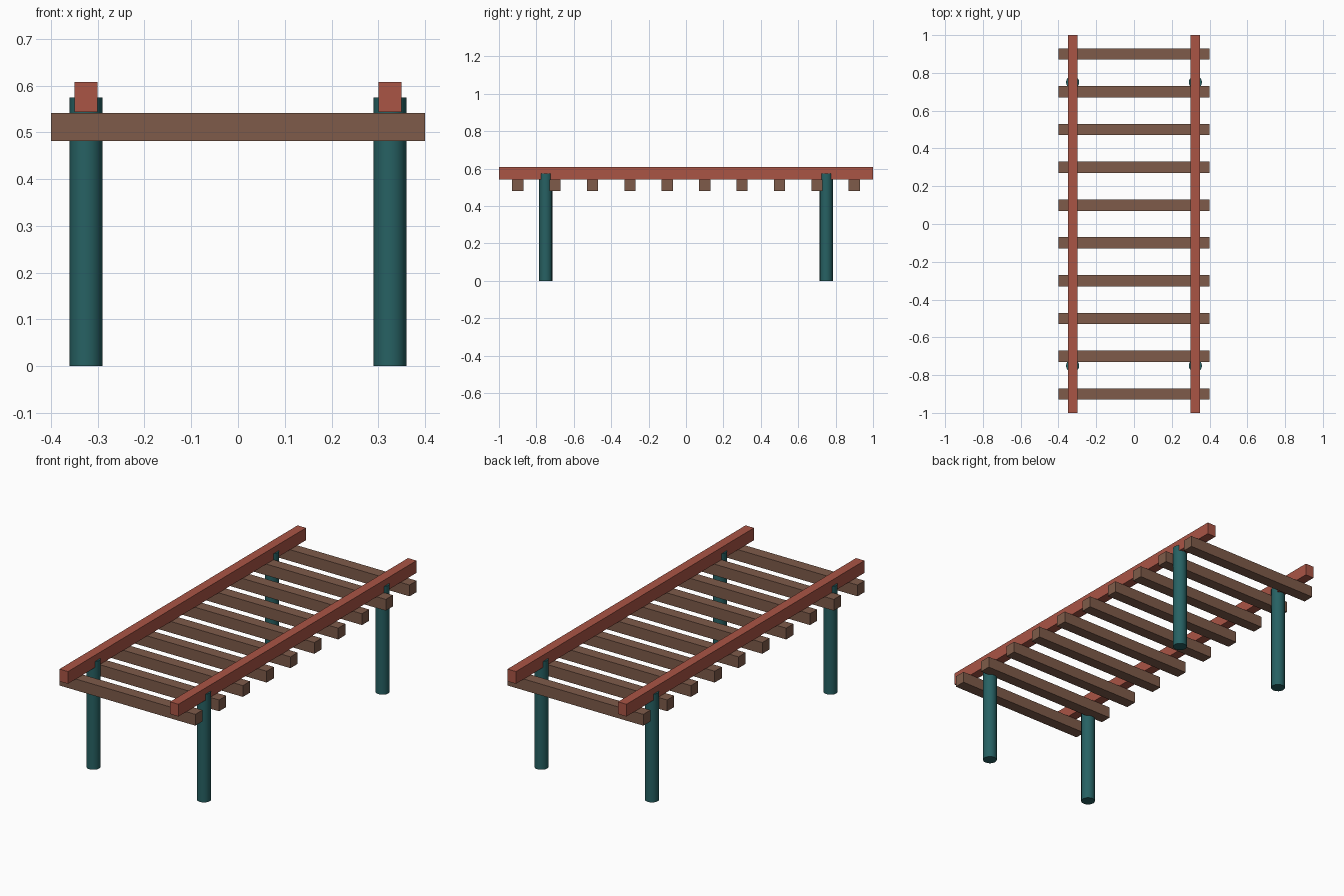
import bpy, math

if "Cube" in bpy.data.objects:
    bpy.data.objects.remove(bpy.data.objects["Cube"])


def material(name, rgb):
    m = bpy.data.materials.new(name)
    m.diffuse_color = (*rgb, 1)
    m.use_nodes = True
    m.node_tree.nodes["Principled BSDF"].inputs["Base Color"].default_value = m.diffuse_color
    return m


RED = material("red_rail", (0.40, 0.09, 0.06))
BROWN = material("brown_wood", (0.21, 0.105, 0.068))
TEAL = material("teal_post", (0.02, 0.12, 0.125))


def box(name, loc, size, mat):
    bpy.ops.mesh.primitive_cube_add(size=1, location=loc)
    ob = bpy.context.object
    ob.name = name
    ob.scale = size
    bpy.ops.object.transform_apply(location=False, rotation=False, scale=True)
    ob.data.materials.append(mat)


def post(name, x, y, radius, height):
    bpy.ops.mesh.primitive_cylinder_add(vertices=16, radius=radius, depth=height,
                                        location=(x, y, height / 2))
    ob = bpy.context.object
    ob.name = name
    ob.data.materials.append(TEAL)
    bpy.ops.object.shade_smooth_by_angle(angle=math.radians(30))


# Two long rails, each carried by a front and a back post
for side, x in (("left", -0.325), ("right", 0.325)):
    box(f"{side}_rail", (x, 0, 0.5755), (0.05, 2.0, 0.065), RED)
    for end, y in (("front", -0.75), ("back", 0.75)):
        post(f"{end}_{side}_post", x, y, 0.035, 0.575)

# Cross ties under the rails
for i in range(10):
    box(f"cross_tie_{i + 1}", (0, -0.9 + 0.2 * i, 0.511), (0.8, 0.06, 0.06), BROWN)
